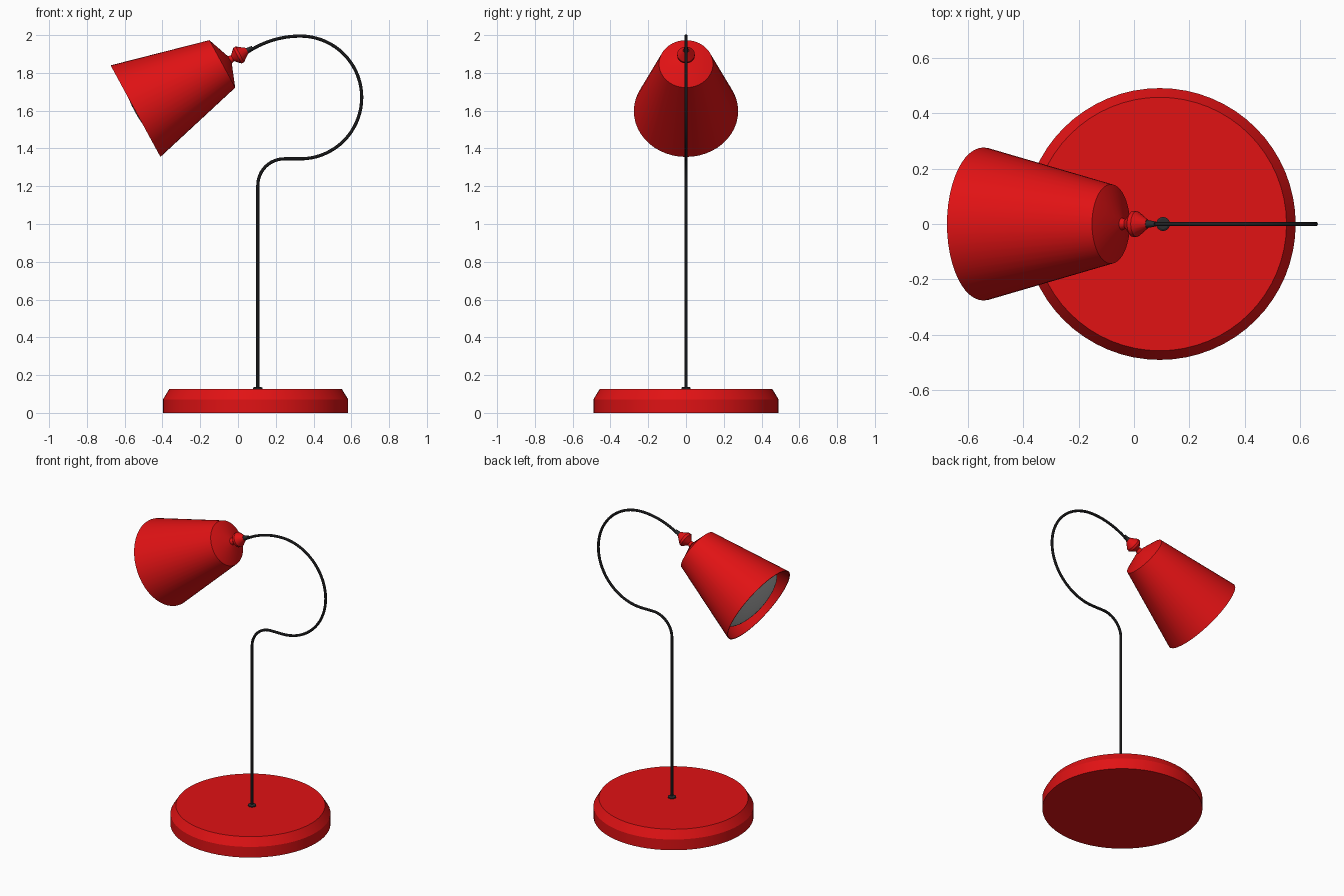
import bpy
import bmesh
import math
from mathutils import Vector

if "Cube" in bpy.data.objects:
    bpy.data.objects.remove(bpy.data.objects["Cube"])


def material(name, rgb):
    mat = bpy.data.materials.new(name)
    mat.use_nodes = True
    color = (*rgb, 1)
    mat.diffuse_color = color
    mat.node_tree.nodes["Principled BSDF"].inputs["Base Color"].default_value = color
    return mat


red = material("red enamel", (0.75, 0.006, 0.007))
dark = material("dark metal", (0.025, 0.025, 0.027))
grey = material("grey bulb glass", (0.42, 0.42, 0.42))


def smooth(obj):
    bpy.ops.object.select_all(action="DESELECT")
    obj.select_set(True)
    bpy.context.view_layer.objects.active = obj
    bpy.ops.object.shade_smooth_by_angle(angle=math.radians(25))


def lathe(name, profile, origin, axis, mat, sides=48):
    """Spin (radius, height) points about an axis through origin."""
    bm = bmesh.new()
    verts = [bm.verts.new((r, 0, h)) for r, h in profile]
    edges = [bm.edges.new(pair) for pair in zip(verts, verts[1:])]
    bmesh.ops.spin(bm, geom=verts + edges, cent=(0, 0, 0), axis=(0, 0, 1),
                   angle=math.tau, steps=sides)
    bmesh.ops.remove_doubles(bm, verts=bm.verts, dist=0.0005)
    bmesh.ops.recalc_face_normals(bm, faces=bm.faces)
    mesh = bpy.data.meshes.new(name)
    bm.to_mesh(mesh)
    bm.free()
    mesh.materials.append(mat)
    obj = bpy.data.objects.new(name, mesh)
    bpy.context.collection.objects.link(obj)
    obj.location = origin
    obj.rotation_mode = "QUATERNION"
    obj.rotation_quaternion = Vector((0, 0, 1)).rotation_difference(Vector(axis))
    smooth(obj)
    return obj


def arc(cx, cz, radius, start, end, steps):
    """Points on an arc in the XZ plane, angles in degrees."""
    angles = [math.radians(start + (end - start) * i / steps) for i in range(steps + 1)]
    return [(cx + radius * math.cos(a), 0, cz + radius * math.sin(a)) for a in angles]


UP = (0, 0, 1)
POST_X = 0.105

# Round foot with a chamfered top edge
lathe("base", [(0, 0), (0.49, 0), (0.49, 0.072), (0.457, 0.126), (0, 0.126)],
      (0.093, 0, 0), UP, red, 64)

# Small collar where the post enters the foot
lathe("base_collar", [(0, 0), (0.025, 0), (0.025, 0.008), (0.018, 0.012), (0, 0.012)],
      (POST_X, 0, 0.125), UP, dark, 24)

# Bent stem: straight post, small bend, large loop, flatter run to the joint
path = [(POST_X, 0, 0.12)]
path += arc(0.245, 1.205, 0.14, 180, 90, 12)
path += arc(0.33, 1.67, 0.325, -90, 90, 36)
path += arc(0.33, 1.495, 0.5, 90, 125, 12)[1:]
curve = bpy.data.curves.new("stem", "CURVE")
curve.dimensions = "3D"
curve.bevel_depth = 0.0085
curve.bevel_resolution = 3
curve.use_fill_caps = True
spline = curve.splines.new("POLY")
spline.points.add(len(path) - 1)
for point, co in zip(spline.points, path):
    point.co = (*co, 1)
curve.materials.append(dark)
stem = bpy.data.objects.new("stem", curve)
bpy.context.collection.objects.link(stem)
bpy.ops.object.select_all(action="DESELECT")
stem.select_set(True)
bpy.context.view_layer.objects.active = stem
bpy.ops.object.convert(target="MESH")
smooth(bpy.context.object)

# Lamp head: everything is turned about the tilted axis from rim to joint
RIM = Vector((-0.5425, 0, 1.5975))
AXIS = Vector((0.878, 0, 0.478)).normalized()
LENGTH = 0.523

lathe("shade", [(0.27, 0), (0.276, 0), (0.143, LENGTH), (0.02, LENGTH + 0.046),
                (0, LENGTH + 0.046), (0, LENGTH + 0.038), (0.137, LENGTH - 0.008),
                (0.27, 0)], RIM, AXIS, red)

# Shallow domed bulb inside the opening
dome = [(0.235 * math.sin(a), 0.085 - 0.09 * math.cos(a))
        for a in (math.pi / 2 * i / 10 for i in range(11))]
lathe("bulb", dome + [(0, 0.085)], RIM, AXIS, grey)

# Diamond-shaped swivel joint behind the shade
JOINT = Vector((0.002, 0, 1.894))
JOINT_AXIS = Vector((0.88, 0, 0.47))
lathe("swivel_joint", [(0, -0.065), (0.026, -0.065), (0.017, -0.035), (0.047, -0.006),
                       (0.047, 0.009), (0.016, 0.052), (0, 0.052)],
      JOINT, JOINT_AXIS, red, 16)

# Tapered sleeve joining the stem to the swivel
lathe("stem_sleeve", [(0, 0.045), (0.0155, 0.045), (0.009, 0.085), (0, 0.085)],
      JOINT, JOINT_AXIS, dark, 16)
